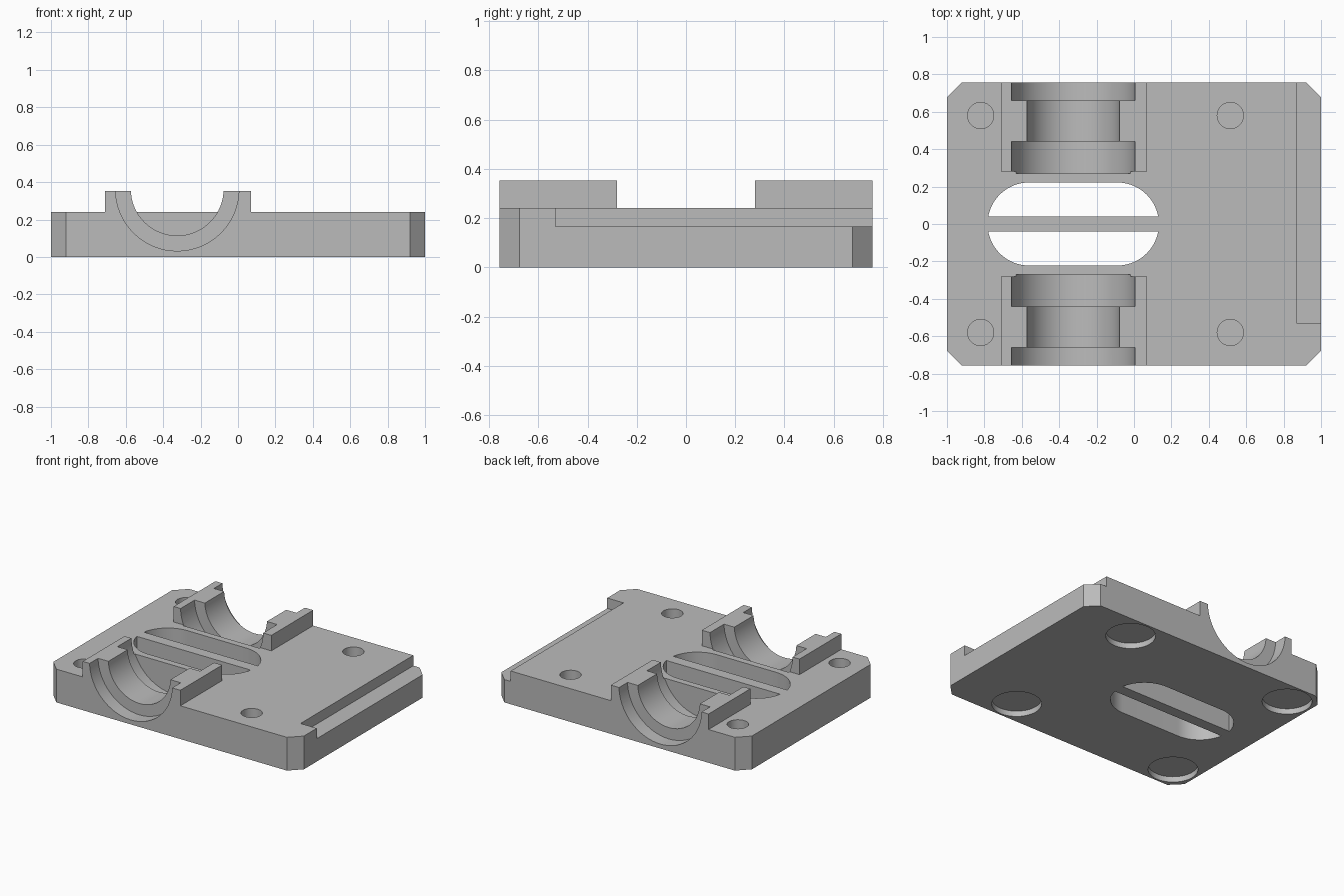
import bpy, bmesh, math
from mathutils import Matrix

if "Cube" in bpy.data.objects:
    bpy.data.objects.remove(bpy.data.objects["Cube"])

# Main sizes
HALF_Y, TOP, BLOCK_TOP = 0.757, 0.24, 0.352
BORE_X, BORE_Z = -0.325, 0.362

gray = bpy.data.materials.new("plain_gray")
gray.use_nodes = True
color = (0.5, 0.5, 0.5, 1)
gray.diffuse_color = color
gray.node_tree.nodes["Principled BSDF"].inputs["Base Color"].default_value = color


def make_object(name, bm):
    bmesh.ops.recalc_face_normals(bm, faces=bm.faces)
    mesh = bpy.data.meshes.new(name)
    bm.to_mesh(mesh)
    bm.free()
    mesh.materials.append(gray)
    obj = bpy.data.objects.new(name, mesh)
    bpy.context.collection.objects.link(obj)
    return obj


def prism(name, outline, z0, z1):
    bm = bmesh.new()
    face = bm.faces.new([bm.verts.new((x, y, z0)) for x, y in outline])
    moved = bmesh.ops.extrude_face_region(bm, geom=[face])["geom"]
    verts = [v for v in moved if isinstance(v, bmesh.types.BMVert)]
    bmesh.ops.translate(bm, verts=verts, vec=(0, 0, z1 - z0))
    # keep the starting cap so the solid is closed
    if not face.is_valid:
        bm.faces.new([v for v in bm.verts if v not in verts])
    return make_object(name, bm)


def box(name, x0, x1, y0, y1, z0, z1):
    return prism(name, [(x0, y0), (x1, y0), (x1, y1), (x0, y1)], z0, z1)


def cylinder(name, radius, depth, center, along_y=False):
    bm = bmesh.new()
    turn = Matrix.Rotation(math.pi / 2, 4, "X") if along_y else Matrix()
    bmesh.ops.create_cone(bm, cap_ends=True, segments=64, radius1=radius, radius2=radius,
                          depth=depth, matrix=Matrix.Translation(center) @ turn)
    return make_object(name, bm)


def combine(target, tool, operation="DIFFERENCE"):
    mod = target.modifiers.new(tool.name, "BOOLEAN")
    mod.operation, mod.solver, mod.object = operation, "EXACT", tool
    bpy.context.view_layer.objects.active = target
    bpy.ops.object.modifier_apply(modifier=mod.name)
    bpy.data.objects.remove(tool)


# Base plate with chamfered corners
c = 0.08
plate = prism("carriage_plate", [
    (-1, -HALF_Y + c), (-1 + c, -HALF_Y), (1 - c, -HALF_Y), (1, -HALF_Y + c),
    (1, HALF_Y - c), (1 - c, HALF_Y), (-1 + c, HALF_Y), (-1, HALF_Y - c)], 0, TOP)

# Ledge along the left edge, open at the back
combine(plate, box("edge_ledge", 0.87, 1.1, -0.53, 0.9, 0.165, 0.5))

for side in (-1, 1):
    # Bearing block
    y0, y1 = sorted((side * 0.28, side * HALF_Y))
    combine(plate, box("bearing_block", -0.71, 0.07, y0, y1, 0.1, BLOCK_TOP), "UNION")
    # Stepped bore: wide seat, narrow waist, wide mouth
    for radius, near, far in ((0.33, 0.27, 0.44), (0.248, 0.4, 0.7), (0.33, 0.66, 0.85)):
        center = (BORE_X, side * (near + far) / 2, BORE_Z)
        combine(plate, cylinder("bore", radius, far - near, center, True))
    # Half of the rounded slot, leaving a bar along the middle
    r, bar, reach = 0.222, 0.04, 0.236
    start = math.asin(bar / r)
    arc = [start + (math.pi / 2 - start) * i / 16 for i in range(17)]
    right = [(BORE_X + reach + r * math.cos(a), side * r * math.sin(a)) for a in arc]
    left = [(2 * BORE_X - x, y) for x, y in reversed(right)]
    combine(plate, prism("slot", right + left, -0.1, 0.5))
    # Blind screw holes above shallow round recesses
    for x in (-0.82, 0.515):
        combine(plate, cylinder("screw_hole", 0.07, 0.4, (x, side * 0.58, 0.26)))
        combine(plate, cylinder("head_recess", 0.163, 0.08, (x, side * 0.58, 0)))

# Smooth bores with sharp edges
bpy.ops.object.select_all(action="DESELECT")
plate.select_set(True)
bpy.context.view_layer.objects.active = plate
bpy.ops.object.shade_smooth_by_angle(angle=math.radians(30))
